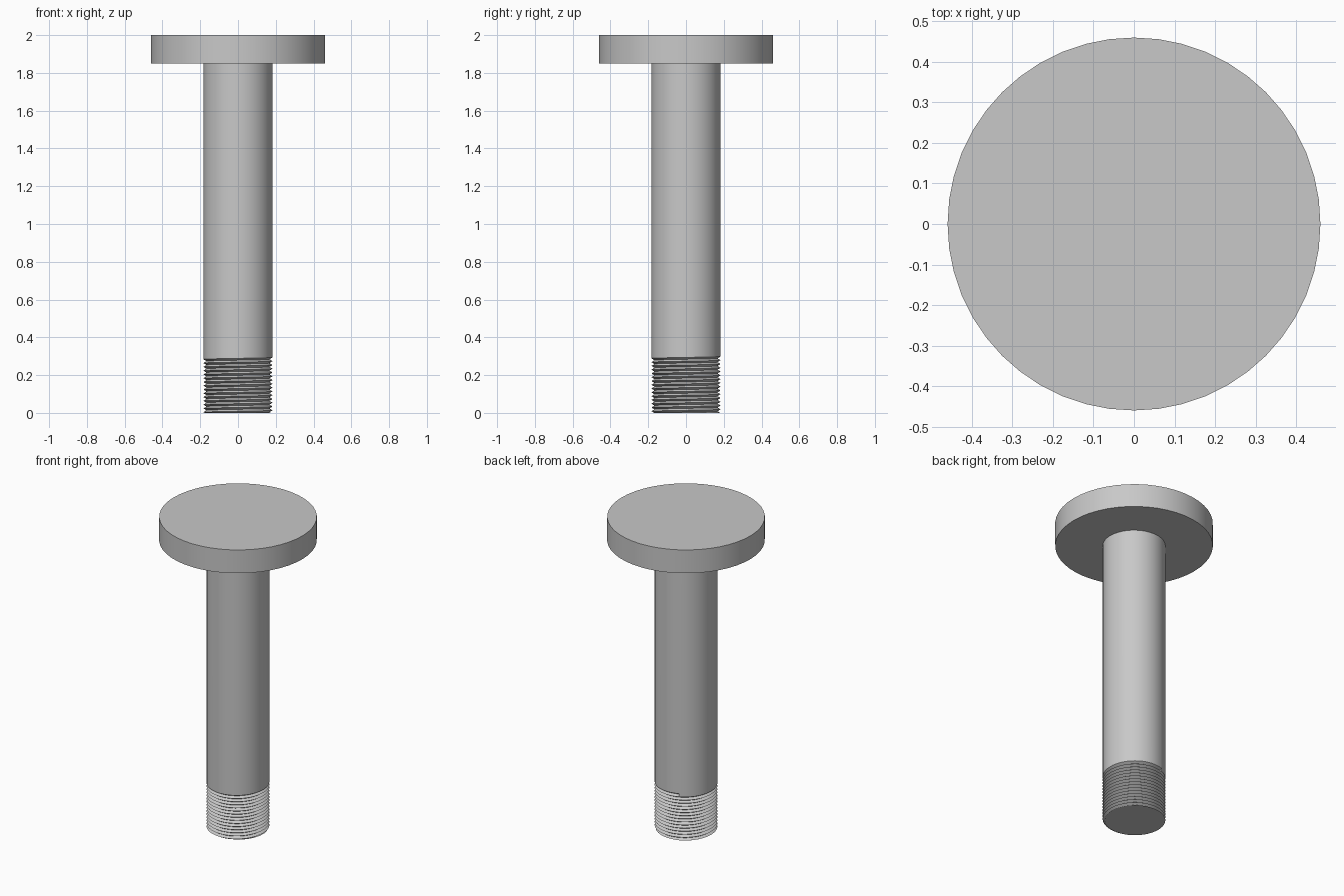
import bpy, bmesh, math

if "Cube" in bpy.data.objects:
    bpy.data.objects.remove(bpy.data.objects["Cube"])

SIDES = 48
HEAD_R, HEAD_Z, TOP = 0.46, 1.85, 2.0
CREST, ROOT = 0.183, 0.167
PITCH, TURNS = 0.02, 14
START = math.radians(112)

steel = bpy.data.materials.new("grey steel")
steel.use_nodes = True
colour = (0.58, 0.58, 0.58, 1)
steel.diffuse_color = colour
steel.node_tree.nodes["Principled BSDF"].inputs["Base Color"].default_value = colour


def finish(bm, name):
    bmesh.ops.recalc_face_normals(bm, faces=bm.faces)
    mesh = bpy.data.meshes.new(name)
    bm.to_mesh(mesh)
    bm.free()
    mesh.materials.append(steel)
    obj = bpy.data.objects.new(name, mesh)
    bpy.context.collection.objects.link(obj)
    bpy.ops.object.select_all(action="DESELECT")
    obj.select_set(True)
    bpy.context.view_layer.objects.active = obj
    bpy.ops.object.shade_smooth_by_angle(angle=math.radians(30))
    return obj


def helix_point(bm, i, k):
    """Crest on even rows, root on odd rows; cut level at the tip."""
    z = PITCH * (k / 2 + i / SIDES)
    phase = k / 2
    if z < 0:
        phase, z = -i / SIDES, 0
    groove = 1 - abs(1 - 2 * (phase % 1))
    r = CREST + (ROOT - CREST) * groove
    a = START + math.tau * i / SIDES
    return bm.verts.new((r * math.cos(a), r * math.sin(a), z))


# Flat round head
bm = bmesh.new()
bmesh.ops.create_cone(bm, cap_ends=True, segments=SIDES, radius1=HEAD_R,
                      radius2=HEAD_R, depth=TOP - HEAD_Z)
bmesh.ops.translate(bm, verts=bm.verts, vec=(0, 0, (TOP + HEAD_Z) / 2))
finish(bm, "head")

# Plain shaft whose lower edge climbs one thread pitch
bm = bmesh.new()
columns = []
for i in range(SIDES + 1):
    low = helix_point(bm, i, 2 * TURNS)
    high = bm.verts.new((low.co.x, low.co.y, HEAD_Z))
    columns.append((low, high))
for (a, b), (c, d) in zip(columns, columns[1:]):
    bm.faces.new((a, c, d, b))
bmesh.ops.remove_doubles(bm, verts=bm.verts, dist=1e-5)
finish(bm, "shaft")

# Helical thread with a closed tip and a step where the groove runs out
bm = bmesh.new()
rows = range(-2, 2 * TURNS + 1)
grid = [[helix_point(bm, i, k) for k in rows] for i in range(SIDES + 1)]
for left, right in zip(grid, grid[1:]):
    for j in range(len(rows) - 1):
        bm.faces.new((left[j], right[j], right[j + 1], left[j + 1]))
bm.faces.new([column[0] for column in grid[:-1]])
bm.faces.new(grid[-1][-3:])
bmesh.ops.remove_doubles(bm, verts=bm.verts, dist=1e-5)
bmesh.ops.dissolve_degenerate(bm, edges=bm.edges, dist=1e-5)
finish(bm, "thread")
